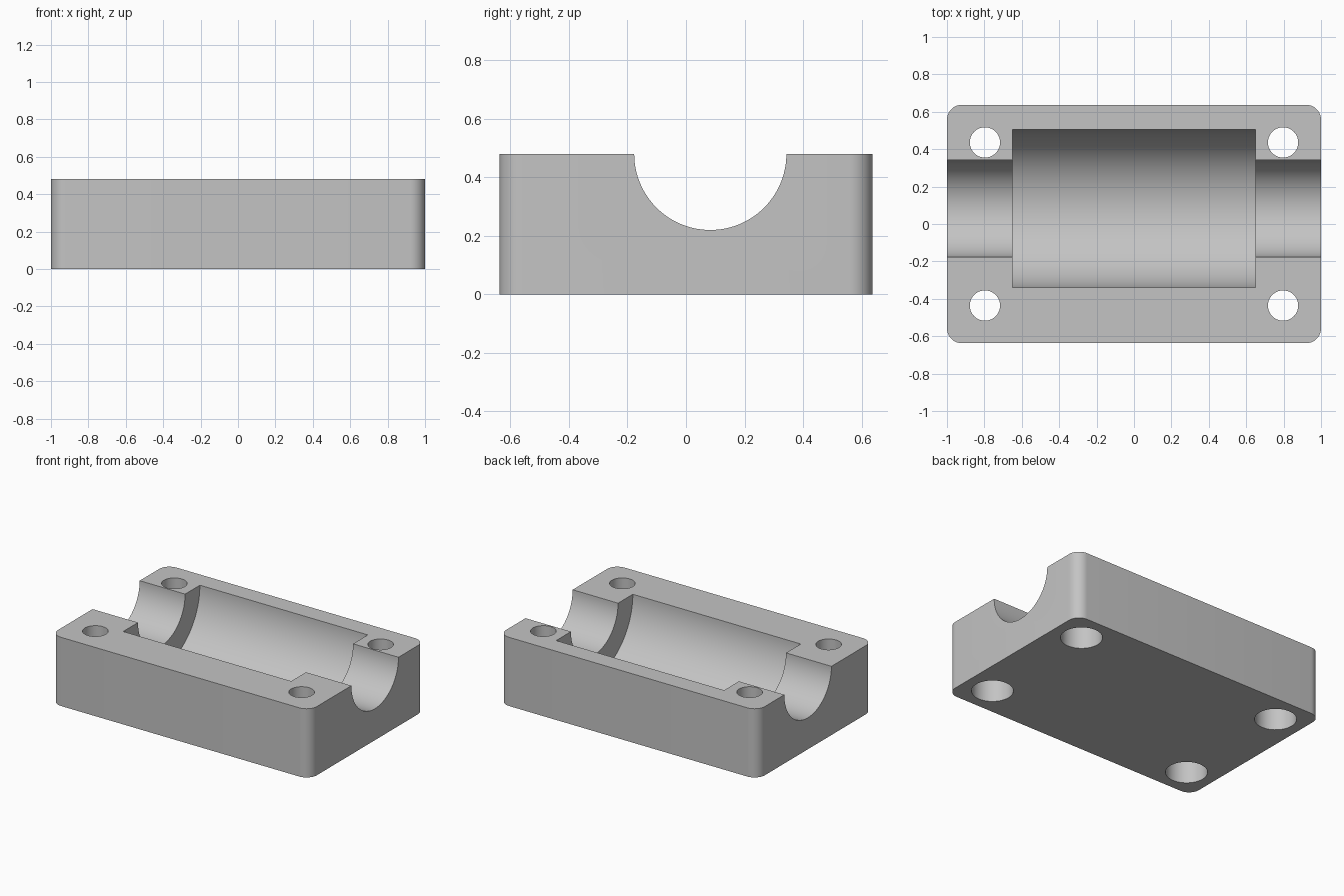
import bpy
import bmesh
from math import pi, radians
from mathutils import Matrix

if "Cube" in bpy.data.objects:
    bpy.data.objects.remove(bpy.data.objects["Cube"], do_unlink=True)

LENGTH, WIDTH, HEIGHT = 2.0, 1.275, 0.48
CORNER = 0.08
BORE_Y = 0.083
HOLE_X, HOLE_Y = 0.797, 0.436

grey = bpy.data.materials.new("plain grey")
grey.use_nodes = True
colour = (0.55, 0.55, 0.55, 1)
grey.diffuse_color = colour
grey.node_tree.nodes["Principled BSDF"].inputs["Base Color"].default_value = colour


def add_object(name, bm):
    mesh = bpy.data.meshes.new(name)
    bm.to_mesh(mesh)
    bm.free()
    mesh.materials.append(grey)
    obj = bpy.data.objects.new(name, mesh)
    bpy.context.collection.objects.link(obj)
    return obj


def cylinder(name, radius, depth, centre, along_x=False, sides=48):
    bm = bmesh.new()
    matrix = Matrix.Translation(centre)
    if along_x:
        matrix = matrix @ Matrix.Rotation(pi / 2, 4, "Y")
    bmesh.ops.create_cone(bm, cap_ends=True, segments=sides, radius1=radius,
                          radius2=radius, depth=depth, matrix=matrix)
    return add_object(name, bm)


# Block with rounded vertical corners
bm = bmesh.new()
bmesh.ops.create_cube(bm, size=1, matrix=Matrix.Translation((0, 0, HEIGHT / 2))
                      @ Matrix.Diagonal((LENGTH, WIDTH, HEIGHT, 1)))
uprights = [e for e in bm.edges
            if abs(e.verts[0].co.z - e.verts[1].co.z) > HEIGHT / 2]
bmesh.ops.bevel(bm, geom=uprights, offset=CORNER, segments=10,
                profile=0.5, affect="EDGES")
block = add_object("bearing_block", bm)

# Shaft channel and wider central chamber
cutters = [
    cylinder("shaft_cutter", 0.26, 2.4, (0, BORE_Y, HEIGHT), True, 96),
    cylinder("chamber_cutter", 0.423, 1.298, (0, BORE_Y, HEIGHT), True, 128),
]

# Bolt holes, widened from below
for x in (-HOLE_X, HOLE_X):
    for y in (-HOLE_Y, HOLE_Y):
        cutters.append(cylinder("bolt_cutter", 0.081, 1.2, (x, y, 0.3)))
        cutters.append(cylinder("recess_cutter", 0.132, 0.48, (x, y, 0)))

for cutter in cutters:
    cutter.hide_render = True
    cut = block.modifiers.new(cutter.name, "BOOLEAN")
    cut.operation = "DIFFERENCE"
    cut.solver = "EXACT"
    cut.object = cutter

# Bake the cuts and drop the cutters
bpy.context.view_layer.update()
graph = bpy.context.evaluated_depsgraph_get()
result = bpy.data.meshes.new_from_object(block.evaluated_get(graph))
block.modifiers.clear()
block.data = result
for cutter in cutters:
    bpy.data.objects.remove(cutter, do_unlink=True)

# Smooth the round walls, keep the edges sharp
for obj in bpy.context.selected_objects:
    obj.select_set(False)
block.select_set(True)
bpy.context.view_layer.objects.active = block
bpy.ops.object.shade_smooth_by_angle(angle=radians(30))
